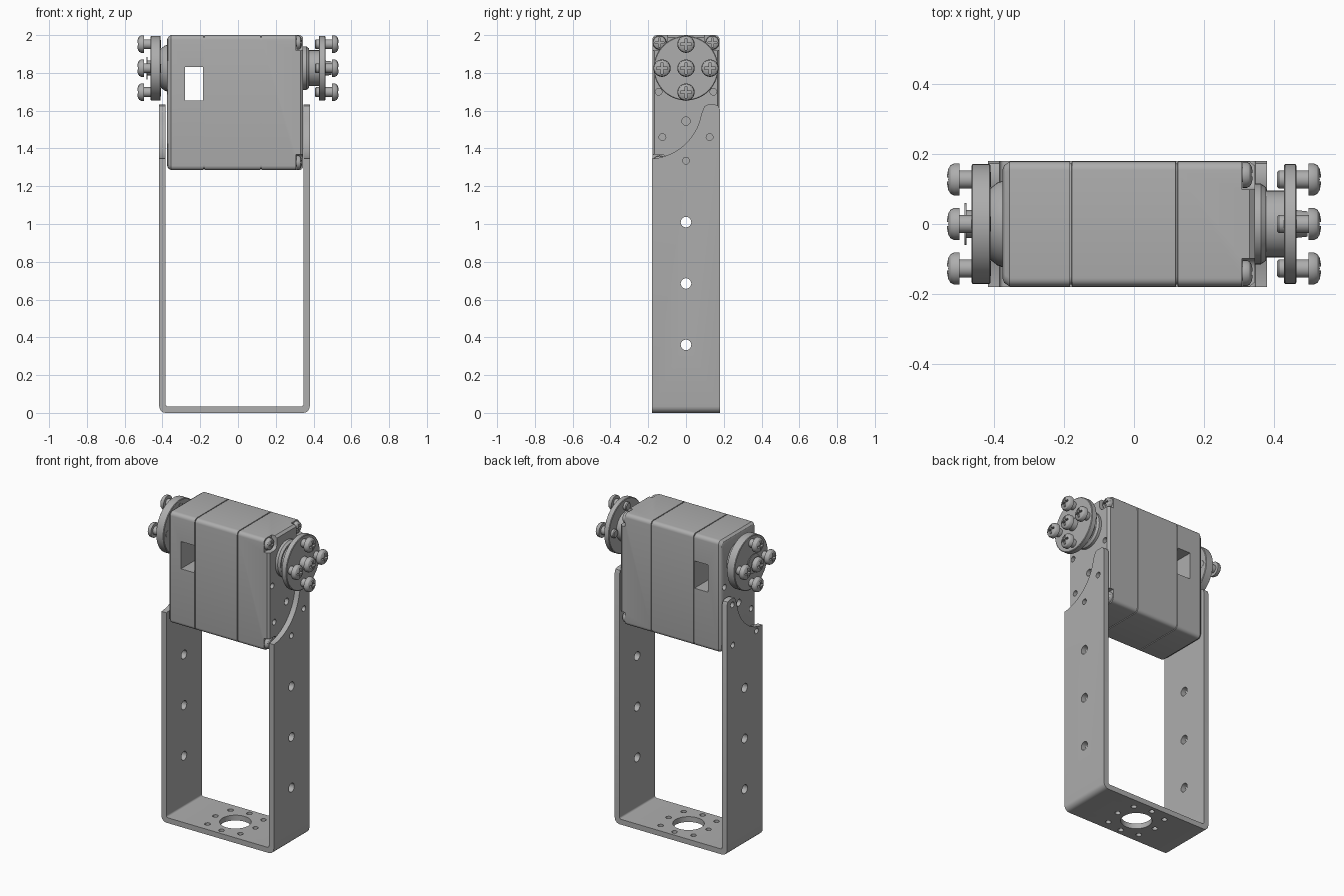
import bpy, bmesh
from math import sin, cos, pi, radians, sqrt
from mathutils import Vector

cube = bpy.data.objects.get("Cube")
if cube:
    bpy.data.objects.remove(cube, do_unlink=True)

grey = bpy.data.materials.new("plain_grey")
grey.use_nodes = True
colour = (0.42, 0.42, 0.42, 1)
grey.diffuse_color = colour
grey.node_tree.nodes["Principled BSDF"].inputs["Base Color"].default_value = colour

AXLE_Z = 1.825
MID_X = -0.018


def make(name, bm):
    bmesh.ops.recalc_face_normals(bm, faces=bm.faces)
    me = bpy.data.meshes.new(name)
    bm.to_mesh(me)
    bm.free()
    me.materials.append(grey)
    ob = bpy.data.objects.new(name, me)
    bpy.context.collection.objects.link(ob)
    return ob


def loft(name, rings):
    """Skin a list of matching closed rings and cap both ends."""
    bm = bmesh.new()
    loops = [[bm.verts.new(p) for p in ring] for ring in rings]
    n = len(loops[0])
    for a, b in zip(loops, loops[1:]):
        for i in range(n):
            j = (i + 1) % n
            bm.faces.new((a[i], a[j], b[j], b[i]))
    bm.faces.new(loops[0])
    bm.faces.new(loops[-1])
    return make(name, bm)


def prism(name, pts, axis, lo, hi):
    def at(t, u, v):
        return {"x": (t, u, v), "y": (u, t, v), "z": (u, v, t)}[axis]
    return loft(name, [[at(t, u, v) for u, v in pts] for t in (lo, hi)])


def circle(u, v, r, n=24):
    return [(u + r * cos(2 * pi * i / n), v + r * sin(2 * pi * i / n)) for i in range(n)]


def lathe(name, profile, y=0, z=AXLE_Z, n=40):
    """Turn (x, radius) points about an axis along x."""
    return loft(name, [[(x, u, v) for u, v in circle(y, z, r, n)] for x, r in profile])


def box(name, x0, x1, y0, y1, z0, z1):
    return prism(name, [(x0, y0), (x1, y0), (x1, y1), (x0, y1)], "z", z0, z1)


def rounded(u0, u1, v0, v1, r, n=5):
    pts = []
    corners = [(u1 - r, v1 - r), (u0 + r, v1 - r), (u0 + r, v0 + r), (u1 - r, v0 + r)]
    for k, (cu, cv) in enumerate(corners):
        for i in range(n + 1):
            a = pi / 2 * (k + i / n)
            pts.append((cu + r * cos(a), cv + r * sin(a)))
    return pts


def cut(ob, cutters):
    bpy.context.view_layer.objects.active = ob
    for c in cutters:
        mod = ob.modifiers.new("cut", "BOOLEAN")
        mod.operation = "DIFFERENCE"
        mod.solver = "EXACT"
        mod.object = c
        bpy.ops.object.modifier_apply(modifier=mod.name)
        bpy.data.objects.remove(c, do_unlink=True)


# U bracket: rounded block with its inside removed
L, R, T = -0.417, 0.38, 0.034
bracket = prism("bracket", rounded(L, R, 0, 1.8, 0.035), "y", -0.18, 0.18)
cutters = [prism("inside", rounded(L + T, R - T, T, 1.9, 0.012), "y", -0.3, 0.3)]

# Scooped arm tops, high at the back and low at the front
arc = [(-0.2 + 0.285 * sin(radians(a)), 1.63 - 0.285 * cos(radians(a))) for a in range(0, 81, 5)]
tip = [(0.09, 1.605), (0.1, 1.625), (0.115, 1.632), (0.155, 1.632), (0.172, 1.625), (0.18, 1.605)]
scoop = [(-0.3, 1.9), (-0.3, 1.345)] + arc + tip + [(0.3, 1.605), (0.3, 1.9)]
cutters.append(prism("scoop", scoop, "x", -1, 1))

# Bracket holes
for z in (0.36, 0.685, 1.01):
    cutters.append(prism("hole", circle(0, z, 0.028), "x", -1, 1))
for y, z in ((0, 1.335), (0.125, 1.46)):
    cutters.append(prism("hole", circle(y, z, 0.018), "x", 0, 1))
for y, z in ((-0.12, 1.33), (0.12, 1.33), (0.125, 1.59)):
    cutters.append(prism("hole", circle(y, z, 0.018), "x", -1, 0))
cutters.append(prism("hole", circle(MID_X, 0, 0.092, 40), "z", -1, 0.2))
for i in range(8):
    r = 0.165 if i % 2 else 0.142
    x, y = MID_X + r * cos(i * pi / 4), r * sin(i * pi / 4)
    cutters.append(prism("hole", circle(x, y, 0.017, 16), "z", -1, 0.2))
cut(bracket, cutters)

# Motor case with two seam grooves
stations = [(-0.375, 0.022), (-0.37, 0.01), (-0.355, 0)]
for seam in (-0.18, 0.122):
    stations += [(seam - 0.003, 0), (seam - 0.002, 0.005), (seam + 0.002, 0.005), (seam + 0.003, 0)]
stations += [(0.33, 0), (0.345, 0.012)]
case = loft("motor_case", [
    [(x, u, v) for u, v in rounded(-0.178 + d, 0.178 - d, 1.285 + d, 2 - d, 0.024)]
    for x, d in stations])

# Cable window, corner notches and mounting holes in the case
cutters = [box("window", -0.28, -0.185, -0.3, 0.3, 1.655, 1.83)]
corners = [(y, z) for y in (-0.14, 0.14) for z in (1.325, 1.96)]
for y, z in corners:
    sy, sz = (1 if y > 0 else -1), (1 if z > 1.6 else -1)
    y0, y1 = sorted((y - sy * 0.042, y + sy * 0.1))
    z0, z1 = sorted((z - sz * 0.042, z + sz * 0.1))
    cutters.append(prism("notch", rounded(y0, y1, z0, z1, 0.03), "x", 0.308, 0.5))
for y, z, r in ((0, 1.545, 0.022), (-0.125, 1.46, 0.018), (0.125, 1.46, 0.018),
                (-0.145, 1.7, 0.018), (0.145, 1.7, 0.018)):
    for x0, x1 in ((-0.5, -0.35), (0.32, 0.5)):
        cutters.append(prism("hole", circle(y, z, r, 16), "x", x0, x1))
cut(case, cutters)

# Output shaft and drive discs
parts = [
    lathe("left_boss", [(0.34, 0.115), (0.362, 0.115), (0.376, 0.105)]),
    lathe("left_shaft", [(0.37, 0.095), (0.43, 0.095)]),
    lathe("left_disc", [(0.428, 0.167), (0.431, 0.171), (0.46, 0.171), (0.463, 0.167)], n=56),
    lathe("left_collar", [(0.46, 0.04), (0.495, 0.036)]),
    lathe("right_boss", [(-0.37, 0.125), (-0.39, 0.118), (-0.412, 0.1)]),
    lathe("right_disc", [(-0.409, 0.167), (-0.412, 0.171), (-0.46, 0.171), (-0.463, 0.167)], n=56),
    lathe("right_collar", [(-0.46, 0.04), (-0.478, 0.04)]),
    lathe("right_washer", [(-0.478, 0.06), (-0.484, 0.06)]),
]

# Pan head screw with a cross slot, then copies of it
screw = lathe("screw", [(-0.09, 0.021), (-0.085, 0.026), (0, 0.026), (0, 0.046), (0.015, 0.046),
                        (0.025, 0.041), (0.032, 0.03), (0.035, 0.016)], 0, 0, 24)
cut(screw, [box("slot", 0.014, 0.1, -a, a, -b, b) for a, b in ((0.03, 0.006), (0.006, 0.03))])


def place_screw(name, x, y, z, size=1.0, turn=0.0):
    ob = bpy.data.objects.new(name, screw.data)
    bpy.context.collection.objects.link(ob)
    ob.location = (x, y, z)
    ob.rotation_euler = (0, 0, turn)
    ob.scale = (size, size, size)


screws_at = [(0, 0), (0.127, 0), (-0.127, 0), (0, 0.127), (0, -0.127)]
for i, (y, dz) in enumerate(screws_at):
    place_screw("left_disc_screw_%d" % i, 0.498, y, AXLE_Z + dz)
    place_screw("right_disc_screw_%d" % i, -0.498, y, AXLE_Z + dz, turn=pi)
for i, (y, z) in enumerate(corners):
    place_screw("case_screw_%d" % i, 0.31, y, z, 0.8)

# Smooth the turned and rounded surfaces, keeping edges sharp
bpy.ops.object.select_all(action="DESELECT")
for ob in [bracket, case, screw] + parts:
    ob.select_set(True)
bpy.context.view_layer.objects.active = case
bpy.ops.object.shade_smooth_by_angle(angle=radians(30))
bpy.data.objects.remove(screw, do_unlink=True)
